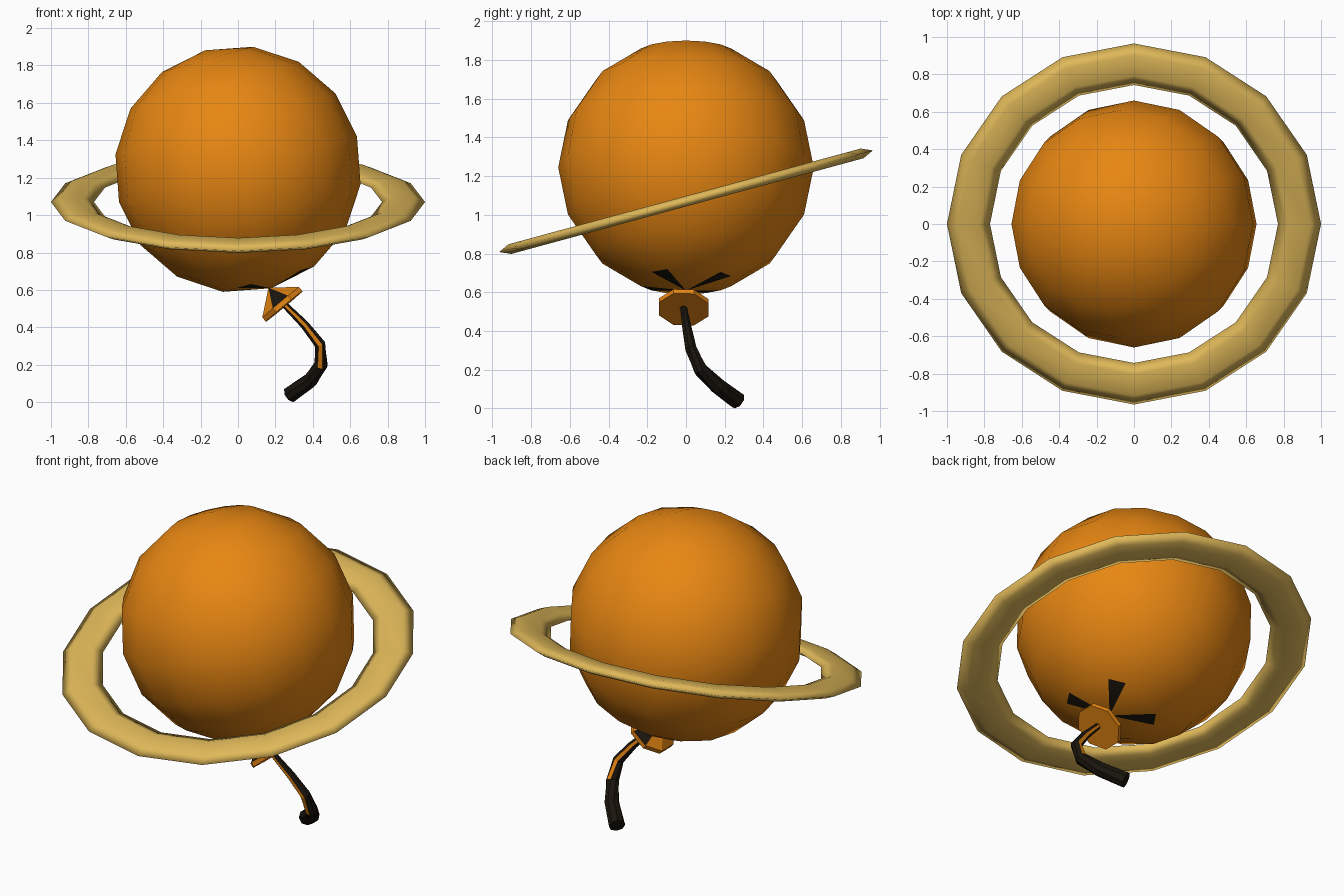
import bpy, bmesh
from math import sin, cos, pi, radians
from mathutils import Vector, Matrix

if "Cube" in bpy.data.objects:
    bpy.data.objects.remove(bpy.data.objects["Cube"])


def material(name, color):
    m = bpy.data.materials.new(name)
    m.diffuse_color = (*color, 1)
    m.use_nodes = True
    m.node_tree.nodes["Principled BSDF"].inputs["Base Color"].default_value = m.diffuse_color
    return m


ORANGE = material("orange", (0.80, 0.24, 0.006))
DARK = material("dark", (0.010, 0.007, 0.004))
SAND = material("sand", (0.74, 0.48, 0.10))


def finish(name, bm, mats, smooth):
    bmesh.ops.recalc_face_normals(bm, faces=bm.faces)
    for f in bm.faces:
        f.smooth = smooth
    me = bpy.data.meshes.new(name)
    bm.to_mesh(me)
    bm.free()
    for m in mats:
        me.materials.append(m)
    ob = bpy.data.objects.new(name, me)
    bpy.context.collection.objects.link(ob)
    return ob


def loft(bm, path, sides, phase=0.0, pick=lambda seg, i: 0):
    """Skin rings along a path of (point, tangent, radius); pick gives the material."""
    rings = []
    for p, t, r in path:
        u = Vector((0, 1, 0)).cross(t).normalized()
        v = t.cross(u).normalized()
        rings.append([bm.verts.new(p + r * (cos(a) * u + sin(a) * v))
                      for a in (2 * pi * i / sides + phase for i in range(sides))])
    for s, (a, b) in enumerate(zip(rings, rings[1:])):
        for i in range(sides):
            j = (i + 1) % sides
            bm.faces.new((a[i], a[j], b[j], b[i])).material_index = pick(s, i)
    return rings


# Balloon: tilted sphere with four dark creases around the lower pole
bm = bmesh.new()
bmesh.ops.create_uvsphere(bm, u_segments=16, v_segments=8, radius=0.66)
for f in bm.faces:
    c = f.calc_center_median()
    if len(f.verts) == 3 and c.z < 0:
        k = int((Vector((1, 0)).angle_signed(c.xy) * -1 % (2 * pi)) / radians(22.5))
        f.material_index = 1 if k % 4 == 2 else 0
bm.transform(Matrix.Translation((0, 0, 1.245)) @ Matrix.Rotation(radians(-15.5), 4, 'Y'))
finish("balloon", bm, [ORANGE, DARK], True)

# Ring: flattened hexagonal section swept round, tilted up at the back
bm = bmesh.new()
N, M = 16, 6
grid = [[bm.verts.new(((0.885 + 0.115 * cos(b)) * cos(a),
                       (0.885 + 0.115 * cos(b)) * sin(a), 0.030 * sin(b)))
         for b in (2 * pi * j / M for j in range(M))]
        for a in (2 * pi * i / N for i in range(N))]
for i in range(N):
    for j in range(M):
        k, l = (i + 1) % N, (j + 1) % M
        bm.faces.new((grid[i][j], grid[k][j], grid[k][l], grid[i][l]))
bm.transform(Matrix.Translation((0, 0, 1.07)) @ Matrix.Rotation(radians(15.2), 4, 'X'))
finish("ring", bm, [SAND], True)

# Knot: eight-sided flared cone with a thin rim, dark on two opposite sides
bm = bmesh.new()
axis = Vector((0.64, -0.03, -0.77)).normalized()
tip = Vector((0.165, -0.008, 0.61))
rings = loft(bm, [(tip + axis * d, axis, r) for d, r in
                  ((0.0, 0.004), (0.10, 0.138), (0.128, 0.138))], 8, pi / 8,
             lambda s, i: 1 if s == 0 and i % 4 == 1 else 0)
bm.faces.new(rings[0])
bm.faces.new(rings[-1])
finish("knot", bm, [ORANGE, DARK], False)

# String: curling tail that thickens towards its end, with orange stripes
pts = [Vector(p) for p in ((0.24, -0.015, 0.53), (0.355, 0.005, 0.415), (0.438, 0.025, 0.31),
                           (0.444, 0.075, 0.20), (0.385, 0.165, 0.115), (0.28, 0.265, 0.041))]
radii = (0.018, 0.025, 0.031, 0.037, 0.042, 0.046)
path = []
for i, p in enumerate(pts):
    t = (pts[min(i + 1, 5)] - pts[max(i - 1, 0)]).normalized()
    path.append((p, t, radii[i]))
bm = bmesh.new()
rings = loft(bm, path, 8, pi / 8, lambda s, i: 0 if s < 3 and i % 4 == 1 else 1)
for r in (rings[0], rings[-1]):
    bm.faces.new(r).material_index = 1
finish("string", bm, [ORANGE, DARK], False)
